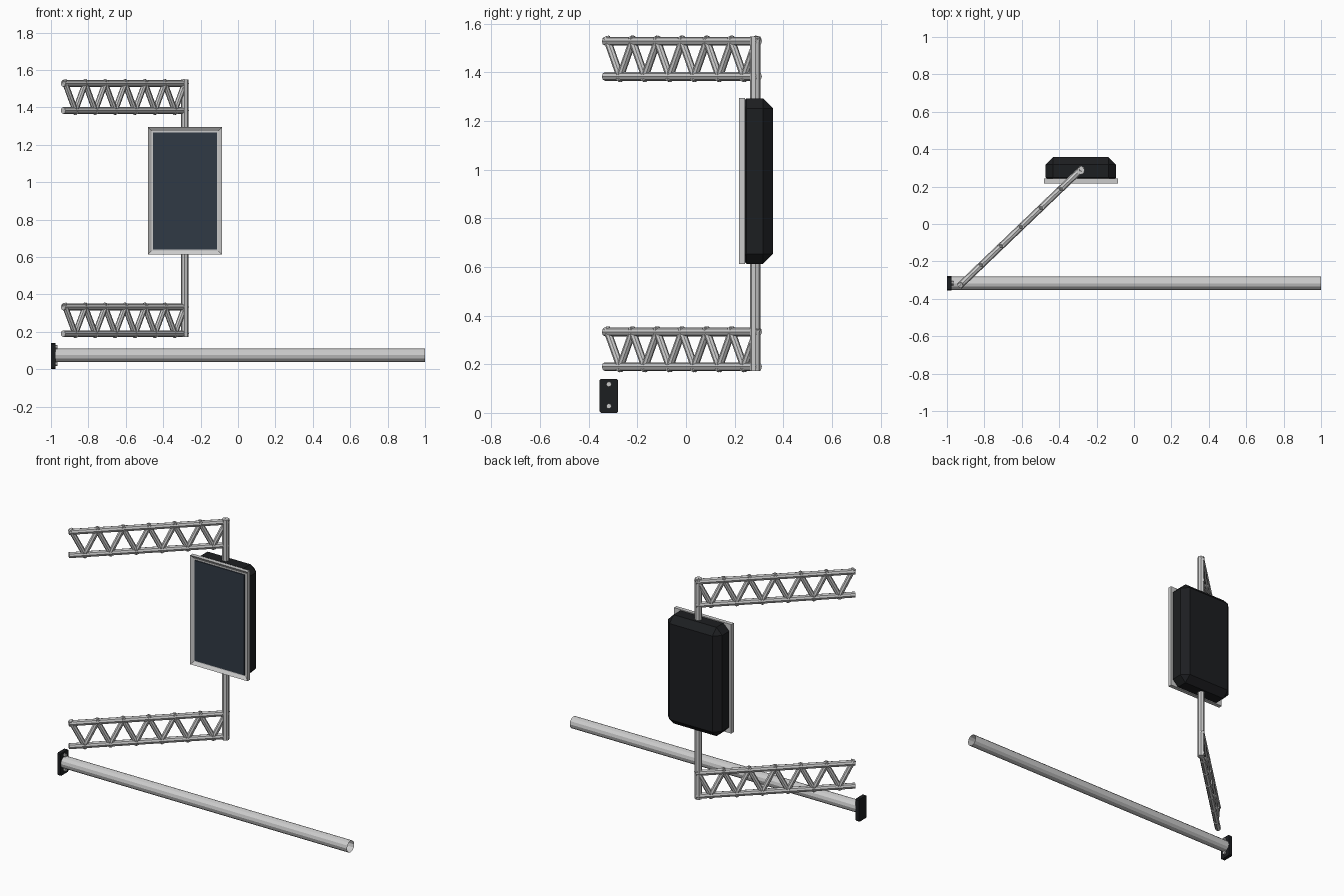
import bpy, bmesh, math
from mathutils import Vector

if "Cube" in bpy.data.objects:
    bpy.data.objects.remove(bpy.data.objects["Cube"])


def material(name, rgb):
    m = bpy.data.materials.new(name)
    m.diffuse_color = (*rgb, 1)
    m.use_nodes = True
    m.node_tree.nodes["Principled BSDF"].inputs["Base Color"].default_value = m.diffuse_color
    return m


BLACK = material("black_plastic", (0.012, 0.013, 0.015))
GLASS = material("dark_glass", (0.03, 0.042, 0.06))


def finish(bm, name, mat=None):
    bmesh.ops.recalc_face_normals(bm, faces=bm.faces)
    me = bpy.data.meshes.new(name)
    bm.to_mesh(me)
    bm.free()
    ob = bpy.data.objects.new(name, me)
    bpy.context.collection.objects.link(ob)
    if mat:
        me.materials.append(mat)
    return ob


def add_tube(bm, a, b, r, sides=8, caps=True):
    a, b = Vector(a), Vector(b)
    d = b - a
    vs = bmesh.ops.create_cone(bm, cap_ends=caps, segments=sides, radius1=r,
                               radius2=r, depth=d.length)["verts"]
    bmesh.ops.rotate(bm, verts=vs, matrix=d.to_track_quat('Z', 'Y').to_matrix())
    bmesh.ops.translate(bm, verts=vs, vec=(a + b) / 2)


def block(lo, hi):
    bm = bmesh.new()
    bmesh.ops.create_cube(bm, size=1)
    for v in bm.verts:
        v.co = [l + (c + 0.5) * (h - l) for c, l, h in zip(v.co, lo, hi)]
    return bm


# Fallen pole: open thin tube, with base plate and bolts
bm = bmesh.new()
add_tube(bm, (-0.98, -0.317, 0.075), (1, -0.317, 0.075), 0.036, 12, False)
finish(bm, "ground_pole")
bm = block((-1, -0.355, 0.005), (-0.977, -0.279, 0.145))
bmesh.ops.bevel(bm, geom=[e for e in bm.edges
                          if abs(e.verts[0].co.x - e.verts[1].co.x) > 0.01],
                offset=0.006, segments=1, affect='EDGES')
for v in bm.verts:
    v.co.z = (v.co.z - 0.005)
finish(bm, "base_plate", BLACK)
bm = bmesh.new()
for z in (0.028, 0.118):
    add_tube(bm, (-0.98, -0.317, z), (-0.966, -0.317, z), 0.011)
finish(bm, "plate_bolts")

# Two zigzag trusses running diagonally in plan
START, END = Vector((-0.935, -0.333, 0)), Vector((-0.275, 0.299, 0))
FIRST, LAST = 0.018, 0.985
BAYS = 6


def truss(name, low, high):
    bm = bmesh.new()
    for z in (low, high):
        add_tube(bm, START + Vector((0, 0, z)), END + Vector((0, 0, z)), 0.018)
    nodes = []
    for i in range(2 * BAYS + 1):
        p = START.lerp(END, FIRST + (LAST - FIRST) * i / (2 * BAYS))
        p.z = low if i % 2 else high
        nodes.append(p)
    for a, b in zip(nodes, nodes[1:]):
        ext = (b - a).normalized() * 0.018
        add_tube(bm, a - ext, b + ext, 0.0155)
    finish(bm, name)


truss("lower_truss", 0.19, 0.333)
truss("upper_truss", 1.383, 1.528)

# Upright joining both trusses through the sign
bm = bmesh.new()
add_tube(bm, (-0.285, 0.285, 0.172), (-0.285, 0.285, 1.548), 0.021)
finish(bm, "upright_post")

# Sign housing with chamfered back and corners
bm = block((-0.472, 0.24, 0.613), (-0.096, 0.357, 1.292))
edges = [e for e in bm.edges if max(v.co.y for v in e.verts) > 0.3]
bmesh.ops.bevel(bm, geom=edges, offset=0.04, segments=1, affect='EDGES')
front = [e for e in bm.edges if all(v.co.y < 0.241 for v in e.verts)]
bmesh.ops.bevel(bm, geom=front, offset=0.008, segments=1, affect='EDGES')
finish(bm, "sign_housing", BLACK)

# Front frame: slab whose front face is inset and recessed for the screen
bm = block((-0.482, 0.217, 0.613), (-0.086, 0.242, 1.294))
bm.faces.ensure_lookup_table()
face = min(bm.faces, key=lambda f: f.calc_center_median().y)
bmesh.ops.inset_region(bm, faces=[face], thickness=0.027)
bmesh.ops.translate(bm, verts=face.verts, vec=(0, 0.012, 0))
finish(bm, "sign_frame")

# Screen panel
finish(block((-0.455, 0.223, 0.64), (-0.113, 0.235, 1.267)), "screen", GLASS)
